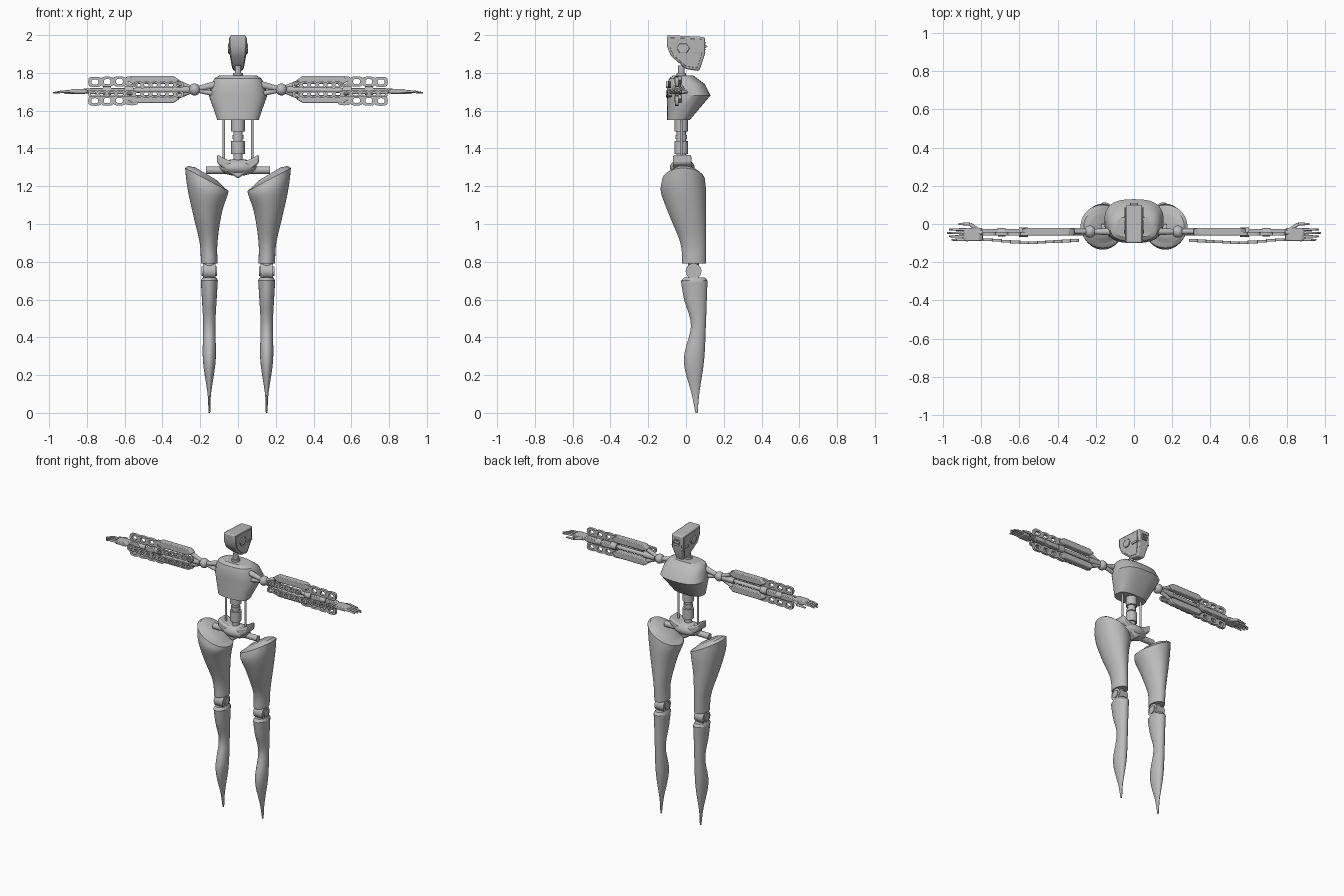
import bpy, bmesh
from math import cos, sin, pi, radians, copysign
from mathutils import Vector, Matrix

if "Cube" in bpy.data.objects:
    bpy.data.objects.remove(bpy.data.objects["Cube"], do_unlink=True)

grey = bpy.data.materials.new("plain grey")
grey.use_nodes = True
grey.diffuse_color = (0.5, 0.5, 0.5, 1)
grey.node_tree.nodes["Principled BSDF"].inputs["Base Color"].default_value = grey.diffuse_color
made = []


def finish(name, bm, mirror=False, bevel=None):
    bmesh.ops.recalc_face_normals(bm, faces=bm.faces)
    mesh = bpy.data.meshes.new(name)
    bm.to_mesh(mesh)
    bm.free()
    mesh.materials.append(grey)
    ob = bpy.data.objects.new(name, mesh)
    bpy.context.scene.collection.objects.link(ob)
    if bevel:
        modifier = ob.modifiers.new("bevel", "BEVEL")
        modifier.width, modifier.segments = bevel, 2
    if mirror:
        ob.modifiers.new("mirror", "MIRROR").use_mirror_merge = False
    made.append(ob)


def bridge(bm, first, second):
    for i in range(len(first)):
        bm.faces.new((first[i - 1], first[i], second[i], second[i - 1]))


def smooth(keys, steps=5):
    """Pass a flowing curve through the key rings."""
    keys = [Vector(k) for k in keys]
    rings = []
    for i, (a, b) in enumerate(zip(keys, keys[1:])):
        before, after = keys[max(i - 1, 0)], keys[min(i + 2, len(keys) - 1)]
        for s in range(steps):
            t = s / steps
            rings.append(a + t / 2 * (b - before + t * (2 * before - 5 * a + 4 * b - after
                                      + t * (3 * (a - b) + after - before))))
    return rings + [keys[-1]]


def loft(name, rings, power=1, tilt=lambda z: 0, sides=40, **options):
    """Skin rings given as height, centre x, half width, back y and front y."""
    bm, loops = bmesh.new(), []
    for z, middle, half, back, front in rings:
        loop = []
        for i in range(sides):
            c, s = cos(2 * pi * i / sides), sin(2 * pi * i / sides)
            x = half * copysign(abs(c) ** power, c)
            y = (front - back) / 2 * copysign(abs(s) ** power, s)
            loop.append(bm.verts.new((middle + x, (front + back) / 2 + y, z + tilt(z) * x)))
        loops.append(loop)
    for pair in zip(loops, loops[1:]):
        bridge(bm, *pair)
    bm.faces.new(loops[0])
    bm.faces.new(loops[-1])
    finish(name, bm, **options)


def rods(name, items, **options):
    """Each item is a start, an end, a radius and perhaps an end radius."""
    bm = bmesh.new()
    for start, end, radius, *tip in items:
        start, end = Vector(start), Vector(end)
        turn = (end - start).to_track_quat("Z", "Y").to_matrix().to_4x4()
        bmesh.ops.create_cone(bm, cap_ends=True, segments=20, radius1=radius, radius2=tip[0] if tip else radius,
                              depth=(end - start).length, matrix=Matrix.Translation((start + end) / 2) @ turn)
    finish(name, bm, **options)


def balls(name, centre, size, **options):
    bm = bmesh.new()
    place = Matrix.Translation(centre) @ Matrix.Diagonal((*size, 1))
    bmesh.ops.create_uvsphere(bm, u_segments=32, v_segments=16, radius=1, matrix=place)
    finish(name, bm, **options)


def slab(name, outline, start, end, place, **options):
    """Extrude an outline from start to end; place turns a point and depth into a position."""
    bm = bmesh.new()
    ends = [[bm.verts.new(place(*p, depth)) for p in outline] for depth in (start, end)]
    for loop in ends:
        bm.faces.new(loop)
    bridge(bm, *ends)
    finish(name, bm, **options)


def along_y(x, z, depth):
    return x, depth, z


def head_side(y, z, depth):
    """The head narrows towards the chin."""
    return depth * min(1, 0.6 + (z - chin) * 4), y, z


def bar(start, end, z, half):
    """Outline of a long bar with tapered ends."""
    nose = half * 1.5
    return [(start, z), (start + nose, z + half), (end - nose, z + half),
            (end, z), (end - nose, z - half), (start + nose, z - half)]


def chain(name, start, end, count, height, thick):
    """A row of flat oval links standing in the xz plane."""
    bm = bmesh.new()
    start, end = Vector(start), Vector(end)
    half = (end - start).length / count * 0.55
    for k in range(count):
        centre = start.lerp(end, (k + 0.5) / count)
        rows = []
        for i in range(16):
            c, s = cos(pi * i / 8), sin(pi * i / 8)
            x, z = half * copysign(abs(c) ** 0.6, c), height * copysign(abs(s) ** 0.6, s)
            rows.append([bm.verts.new(centre + Vector((x * grow, side * thick, z * grow)))
                         for grow, side in ((1, -1), (1, 1), (0.5, 1), (0.5, -1))])
        for i in range(16):
            bridge(bm, rows[i - 1], rows[i])
    finish(name, bm, mirror=True)


# Head: tapered shell, side panels, ear ports, cheek strips and sensor
chin = 1.81
head = [(-.1, 2), (.1, 1.99), (.1, 1.9), (.07, chin), (0, chin + .01), (-.08, 1.89), (-.1, 1.94)]
core = Vector((0, 1.915))
panel = [core + (Vector(p) - core) * 0.85 for p in head]
ear = [(.035 * cos(pi * i / 3) - .015, .03 * sin(pi * i / 3) + 1.93) for i in range(6)]
slab("head_shell", head, -.043, .043, head_side, bevel=.008)
slab("head_side_panels", panel, .04, .047, head_side, mirror=True, bevel=.002)
slab("ear_ports", ear, .04, .053, head_side, mirror=True, bevel=.003)
slab("cheek_strips", bar(.03, .09, 1.905, .006), .04, .051, head_side, mirror=True)
slab("face_sensor", bar(.08, .11, 1.94, .02), -.02, .02, head_side, bevel=.003)

# Neck and spine share one axis
axis_y = -.025


def stack(name, discs):
    """Upright discs on the body axis: bottom, top, radius."""
    rods(name, [((0, axis_y, low), (0, axis_y, high), radius) for low, high, radius in discs])


stack("neck", [(1.77, 1.84, .017), (1.78, 1.8, .026)])
stack("spine", [(1.34, 1.56, .025), (1.37, 1.44, .036), (1.45, 1.47, .03), (1.49, 1.55, .036)])
rods("waist_struts", [((.075, axis_y, 1.34), (.075, axis_y, 1.56), .007)], mirror=True)

# Chest: faceted shell with a forward ridge
loft("chest", [(1.55, 0, .11, -.1, .02), (1.61, 0, .13, -.1, .07), (1.68, 0, .155, -.1, .13),
               (1.74, 0, .14, -.1, .1), (1.77, 0, .125, -.09, .06), (1.785, 0, .1, -.07, .04)], power=0.75)

# Pelvis: bowl with a U-shaped belt that rises to the hips
balls("pelvis_bowl", (0, -.02, 1.3), (.1, .065, .045))
span = [i / 6 for i in range(-6, 7)]
belt = [(.11 * t, 1.24 + .08 * abs(t)) for t in span] + [(.11 * t, 1.33 + .04 * t * t) for t in reversed(span)]
slab("pelvis_belt", belt, -.07, .03, along_y, bevel=.01)
rods("hip_axles", [((.06, -.02, 1.285), (.17, -.02, 1.285), .02)], mirror=True)


# Thighs: full hips cut on a slant, closed by a cap disc
def hip_tilt(z):
    return 0.6 * min(1, max(0, z - 1) * 4) ** 2


thigh = smooth([(.79, .152, .044, -.02, .105), (.9, .156, .047, -.03, .107), (1.05, .163, .075, -.09, .107),
                (1.17, .164, .105, -.133, .106), (1.235, .165, .115, -.125, .1)])
rim = (1.25, .168, .095, -.1, .08)
loft("thighs", thigh + [rim], tilt=hip_tilt, mirror=True)
loft("hip_caps", [rim, (1.26, .168, .07, -.08, .06), (1.265, .168, .06, -.07, .05)], tilt=hip_tilt, mirror=True)

# Knees: round hinge between two collars
leg_x, knee_y, knee_z = .152, .04, .75


def knee_axle(half, radius):
    return (leg_x - half, knee_y, knee_z), (leg_x + half, knee_y, knee_z), radius


rods("knee_joints", [knee_axle(.034, .042), knee_axle(.04, .026),
                     ((leg_x, knee_y, .7), (leg_x, knee_y, .8), .03)], mirror=True)

# Shins: curved calves ending in a point
shin = smooth([(0, leg_x, .005, .05, .062), (.1, leg_x, .009, .03, .07), (.28, leg_x, .034, -.012, .096),
               (.46, leg_x, .032, .026, .105), (.6, leg_x, .039, -.01, .11), (.7, leg_x, .045, -.027, .114)])
loft("shins", shin + [(.717, leg_x, .036, -.01, .1)], mirror=True)

# Arms: shoulder joint and rods along one line
shoulder, wrist = Vector((.23, -.04, 1.712)), Vector((.82, -.045, 1.703))


def sleeve(start, end, radius):
    return shoulder.lerp(wrist, start), shoulder.lerp(wrist, end), radius


balls("shoulder_balls", shoulder, (.03, .032, .032), mirror=True)
rods("shoulder_links", [((.11, -.04, 1.74), shoulder, .02, .013), ((.13, -.04, 1.69), shoulder, .013)], mirror=True)
rods("arm_rods", [sleeve(0, 1, .013), sleeve(0.05, 0.2, .02), sleeve(0.55, 0.63, .025), sleeve(0.75, 0.82, .022)],
     mirror=True)

# Arm bars, with struts that join them to the shoulder
for name, side in (("top", 1), ("lower", -1)):
    z = shoulder.z + side * .05
    slab(f"upper_arm_{name}_bars", bar(.31, .59, z, .022), -.06, -.022, along_y, mirror=True, bevel=.005)
    rods(f"upper_arm_{name}_struts", [(shoulder, (.35, -.04, z), .013)], mirror=True)
    chain(f"forearm_{name}_chains", (.53, -.05, z - .006), (.79, -.05, z - .01), 4, .027, .009)
    chain(f"rear_{name}_chains", (.29, -.085, z - side * .025), (.55, -.1, z - side * .025), 6, .017, .007)
chain("rear_forearm_chains", (.55, -.1, 1.69), (.79, -.08, 1.69), 5, .018, .007)
slab("forearm_bars", bar(.54, .81, wrist.z, .016), -.058, -.025, along_y, mirror=True, bevel=.004)

# Hands: palm, four jointed fingers and a thumb
slab("palms", bar(.79, .9, 1.702, .013), -.088, -.022, along_y, mirror=True, bevel=.005)
fingers = []
for k in range(4):
    y, tip = -.083 + .018 * k, .98 - .012 * abs(k - 2)
    knuckle = (.93, y, 1.701)
    fingers += [((.87, y, 1.702), knuckle, .0075, .0065), (knuckle, (tip, y, 1.694), .0065, .004)]
thumb = (.86, 0, 1.698)
fingers += [((.82, -.03, 1.7), thumb, .011, .009), (thumb, (.92, 0, 1.692), .009, .005)]
rods("fingers", fingers, mirror=True)

# Smooth shading with crisp edges
for ob in bpy.context.selected_objects:
    ob.select_set(False)
for ob in made:
    ob.select_set(True)
bpy.context.view_layer.objects.active = made[0]
bpy.ops.object.shade_smooth_by_angle(angle=radians(32))
